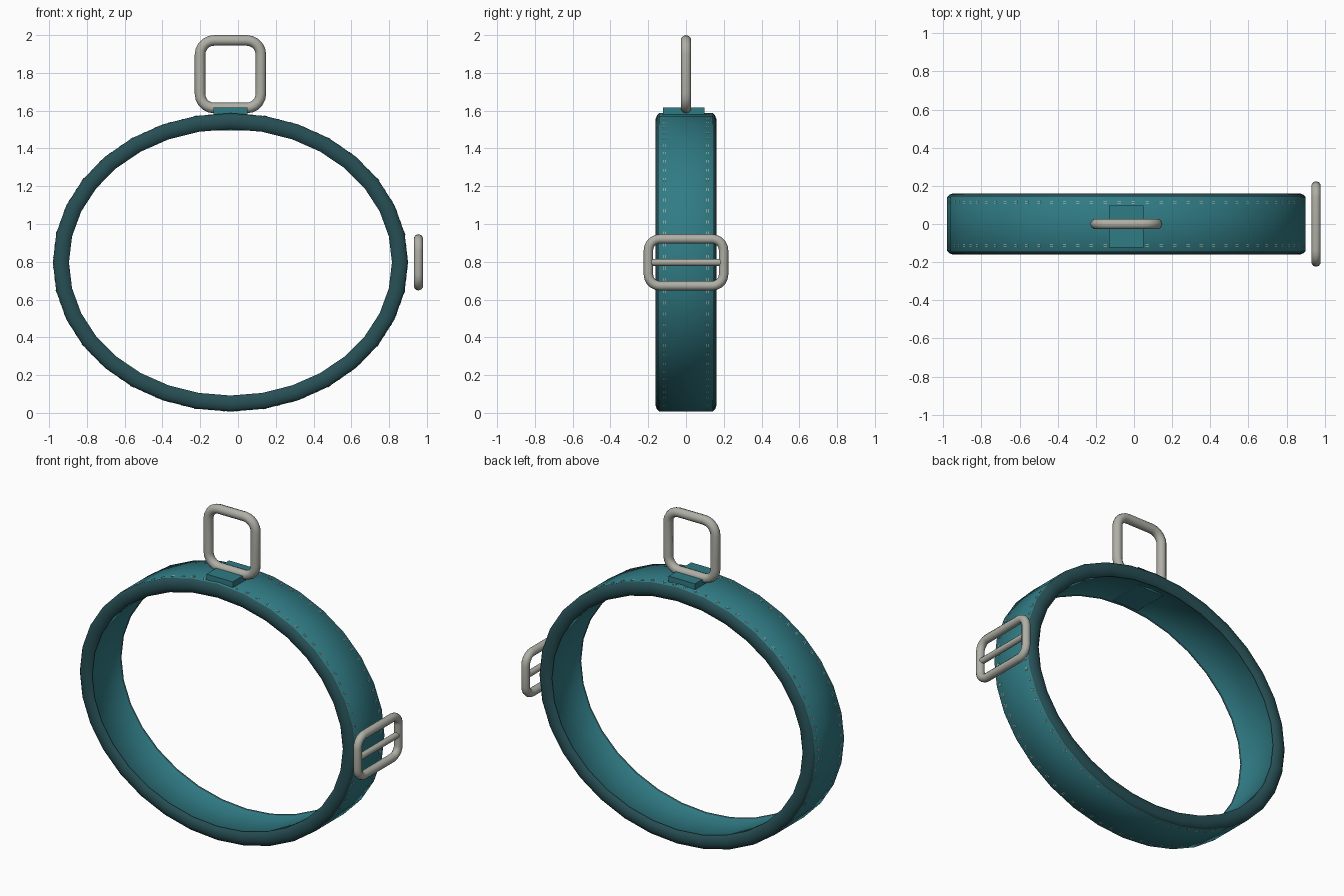
import bpy, bmesh, math
from mathutils import Vector, Matrix

if "Cube" in bpy.data.objects:
    bpy.data.objects.remove(bpy.data.objects["Cube"])

def material(name, rgb):
    m = bpy.data.materials.new(name)
    m.diffuse_color = (*rgb, 1)
    m.use_nodes = True
    m.node_tree.nodes["Principled BSDF"].inputs["Base Color"].default_value = m.diffuse_color
    return m

TEAL = material("teal webbing", (0.03, 0.2, 0.235))
DARK = material("dark teal binding", (0.02, 0.078, 0.09))
METAL = material("brushed metal", (0.43, 0.43, 0.385))
THREAD = material("pale thread", (0.75, 0.62, 0.48))

CX, CZ, RX, RZ = -0.04, 0.797, 0.94, 0.79
SEG = 32

def finish(name, bm, mats, angle=50):
    bmesh.ops.recalc_face_normals(bm, faces=bm.faces)
    me = bpy.data.meshes.new(name)
    bm.to_mesh(me)
    bm.free()
    for m in mats:
        me.materials.append(m)
    ob = bpy.data.objects.new(name, me)
    bpy.context.collection.objects.link(ob)
    bpy.ops.object.select_all(action='DESELECT')
    bpy.context.view_layer.objects.active = ob
    ob.select_set(True)
    bpy.ops.object.shade_smooth_by_angle(angle=math.radians(angle))
    return ob

def skin(bm, rings):
    """Join a closed series of closed loops; returns faces by loop index."""
    vs = [[bm.verts.new(p) for p in r] for r in rings]
    n, k = len(vs), len(vs[0])
    for i in range(n):
        for j in range(k):
            f = bm.faces.new((vs[i][j], vs[(i + 1) % n][j],
                              vs[(i + 1) % n][(j + 1) % k], vs[i][(j + 1) % k]))
            f.material_index = 1 if half_dark(j, k) else 0

def half_dark(j, k):
    return k == 14 and j not in (6, 13)

# Collar band: elliptical sweep of a webbing section with rounded dark edges
half = [(-0.0, 0.142), (-0.012, 0.154), (-0.032, 0.161), (-0.053, 0.161),
        (-0.073, 0.154), (-0.085, 0.142), (-0.079, 0.135)]
section = half + [(d, -y) for d, y in reversed(half)]
bm = bmesh.new()
rings = []
for i in range(SEG):
    a = 2 * math.pi * i / SEG
    rings.append([(CX + (RX + d) * math.cos(a), y, CZ + (RZ + d) * math.sin(a)) for d, y in section])
skin(bm, rings)
finish("collar_band", bm, [TEAL, DARK])

# Stitching: paired tiny dashes lying on the outer facets
bm = bmesh.new()
corner = lambda i: Vector((CX + RX * math.cos(2 * math.pi * i / SEG), 0,
                           CZ + RZ * math.sin(2 * math.pi * i / SEG)))
COUNT = 80
for i in range(COUNT):
    u = (i + 0.5) * SEG / COUNT
    k = int(u)
    p0, p1 = corner(k), corner(k + 1)
    t = (p1 - p0).normalized()
    p = p0.lerp(p1, u - k)
    n = Vector((t.z, 0, -t.x))
    basis = Matrix((t, Vector((0, 1, 0)), n)).transposed().to_4x4()
    for y in (-0.12, -0.108, 0.108, 0.12):
        loc = Matrix.Translation(p + Vector((0, y, 0)))
        bmesh.ops.create_cube(bm, size=1, matrix=loc @ basis @ Matrix.Diagonal((0.018, 0.0035, 0.003, 1)))
finish("stitching", bm, [THREAD])

# Loop tab that anchors the hanging ring
bm = bmesh.new()
bmesh.ops.create_cube(bm, size=1, matrix=Matrix.Translation((CX, -0.012, 1.556))
                      @ Matrix.Diagonal((0.18, 0.22, 0.12, 1)))
finish("ring_tab", bm, [TEAL], 30)

def rounded_frame(name, centre, axis, w, h, corner_r, r, sides=10, steps=5):
    """Round tube along a rounded rectangle; w, h measured to the tube centre."""
    centre, up = Vector(centre), Vector((0, 0, 1))
    bm = bmesh.new()
    rings = []
    normal = axis.cross(up)
    for q, (sx, sz) in enumerate(((1, 1), (-1, 1), (-1, -1), (1, -1))):
        c = centre + axis * sx * (w / 2 - corner_r) + up * sz * (h / 2 - corner_r)
        for s in range(steps + 1):
            a = math.pi / 2 * (q + s / steps)
            out = axis * math.cos(a) + up * math.sin(a)
            rings.append([c + out * (corner_r + r * math.cos(b)) + normal * r * math.sin(b)
                          for b in (2 * math.pi * j / sides for j in range(sides))])
    skin(bm, rings)
    return finish(name, bm, [METAL])

# Hanging ring on top and slider buckle on the side
rounded_frame("hanging_ring", (CX, 0, 1.793), Vector((1, 0, 0)), 0.322, 0.358, 0.075, 0.028)
rounded_frame("buckle_frame", (0.955, 0, 0.797), Vector((0, 1, 0)), 0.398, 0.248, 0.06, 0.025)

# Buckle centre bar
bm = bmesh.new()
bmesh.ops.create_cone(bm, cap_ends=True, segments=12, radius1=0.019, radius2=0.019, depth=0.39,
                      matrix=Matrix.Translation((0.955, 0, 0.797)) @ Matrix.Rotation(math.pi / 2, 4, 'X'))
finish("buckle_bar", bm, [METAL])
